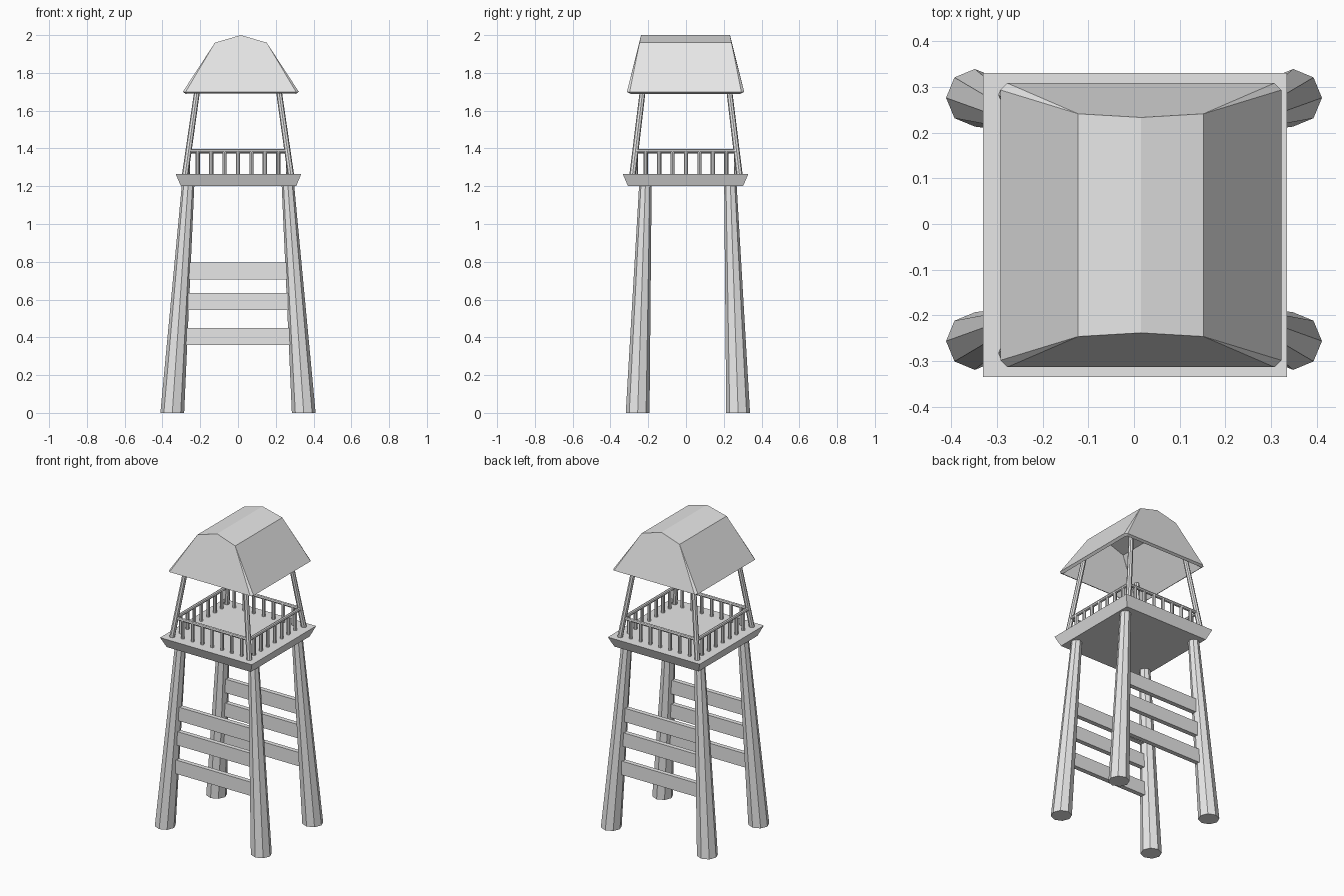
import bpy
from math import cos, sin, pi

cube = bpy.data.objects.get("Cube")
if cube:
    bpy.data.objects.remove(cube)

grey = bpy.data.materials.new("plain_grey")
grey.use_nodes = True
grey.diffuse_color = (0.8, 0.8, 0.8, 1)
grey.node_tree.nodes["Principled BSDF"].inputs["Base Color"].default_value = (0.8, 0.8, 0.8, 1)


def build(name, verts, faces):
    mesh = bpy.data.meshes.new(name)
    mesh.from_pydata(verts, [], faces)
    mesh.materials.append(grey)
    obj = bpy.data.objects.new(name, mesh)
    bpy.context.collection.objects.link(obj)
    return obj


def loft(name, ring_a, ring_b):
    """Closed solid between two counter-clockwise rings."""
    n = len(ring_a)
    sides = [(i, (i + 1) % n, n + (i + 1) % n, n + i) for i in range(n)]
    caps = [tuple(reversed(range(n))), tuple(range(n, 2 * n))]
    return build(name, ring_a + ring_b, sides + caps)


def strut(name, a, b, ra, rb, axis=2):
    """Eight-sided bar whose ends are cut square to the given axis."""
    u, v = (axis + 1) % 3, (axis + 2) % 3

    def ring(centre, r):
        points = []
        for k in range(8):
            p = list(centre)
            p[u] += r * cos(k * pi / 4)
            p[v] += r * sin(k * pi / 4)
            points.append(tuple(p))
        return points
    return loft(name, ring(a, ra), ring(b, rb))


def rect(x0, x1, y0, y1, z):
    return [(x0, y0, z), (x1, y0, z), (x1, y1, z), (x0, y1, z)]


def mix(a, b, t):
    return a + (b - a) * t


# Legs and roof posts, one of each per corner
for sx, side in ((-1, "right"), (1, "left")):
    for sy, end in ((-1, "front"), (1, "back")):
        shift = 0.01
        strut(f"{end}_{side}_leg",
              (sx * 0.348, sy * 0.266 + shift, 0),
              (sx * 0.264, sy * 0.225 + shift, 1.21), 0.063, 0.033)
        top = 1.78 if sx < 0 else 1.84
        t = (top - 1.26) / 0.44
        strut(f"{end}_{side}_post",
              (sx * 0.28, sy * 0.283, 1.26),
              (sx * mix(0.28, 0.217, t), sy * mix(0.283, 0.23, t), top), 0.017, 0.015)

# Cross planks on the front and back
for sy, end in ((-1, "front"), (1, "back")):
    for i, z in enumerate((0.36, 0.545, 0.705)):
        t = (z + 0.045) / 1.21
        y = sy * mix(0.266, 0.225, t) + 0.01
        x = mix(0.348, 0.264, t) - 0.015
        loft(f"{end}_plank_{i + 1}",
             rect(-x, x, y - 0.015, y + 0.015, z),
             rect(-x, x, y - 0.015, y + 0.015, z + 0.09))

# Flared platform
loft("platform", rect(-0.302, 0.308, -0.307, 0.302, 1.2),
     rect(-0.33, 0.335, -0.335, 0.33, 1.265))

# Railings with balusters on all four sides
rail_z, reach = 1.385, 0.266
for s, end, side in ((-1, "front", "right"), (1, "back", "left")):
    strut(f"{end}_rail", (-reach, s * reach, rail_z), (reach, s * reach, rail_z),
          0.011, 0.011, axis=0)
    strut(f"{side}_rail", (s * reach, -reach, rail_z), (s * reach, reach, rail_z),
          0.011, 0.011, axis=1)
    for i in range(7):
        p = (i - 3) * 0.071
        for name, x, y in ((end, p, s * reach), (side, s * reach, p)):
            strut(f"{name}_baluster_{i + 1}", (x, y, 1.26), (x, y, rail_z), 0.011, 0.011)

# Hollow gambrel roof with clipped eave corners
x0, x1, y0, y1, c = -0.292, 0.322, -0.313, 0.308, 0.015
eave = [(x0 + c, y0), (x1 - c, y0), (x1, y0 + c), (x1, y1 - c),
        (x1 - c, y1), (x0 + c, y1), (x0, y1 - c), (x0, y0 + c)]
verts = [(x, y, 1.7) for x, y in eave]
for y, peak in ((-0.246, -0.238), (0.241, 0.233)):
    verts += [(-0.122, y, 1.96), (0.015, peak, 2.0), (0.152, y, 1.96)]
faces = [(0, 1, 10, 9, 8), (4, 5, 11, 12, 13),
         (2, 3, 13, 10), (6, 7, 8, 11),
         (8, 9, 12, 11), (9, 10, 13, 12),
         (1, 2, 10), (3, 4, 13), (5, 6, 11), (7, 0, 8)]
roof = build("roof", verts, faces)
shell = roof.modifiers.new("shell", "SOLIDIFY")
shell.thickness = 0.02
shell.offset = -1
